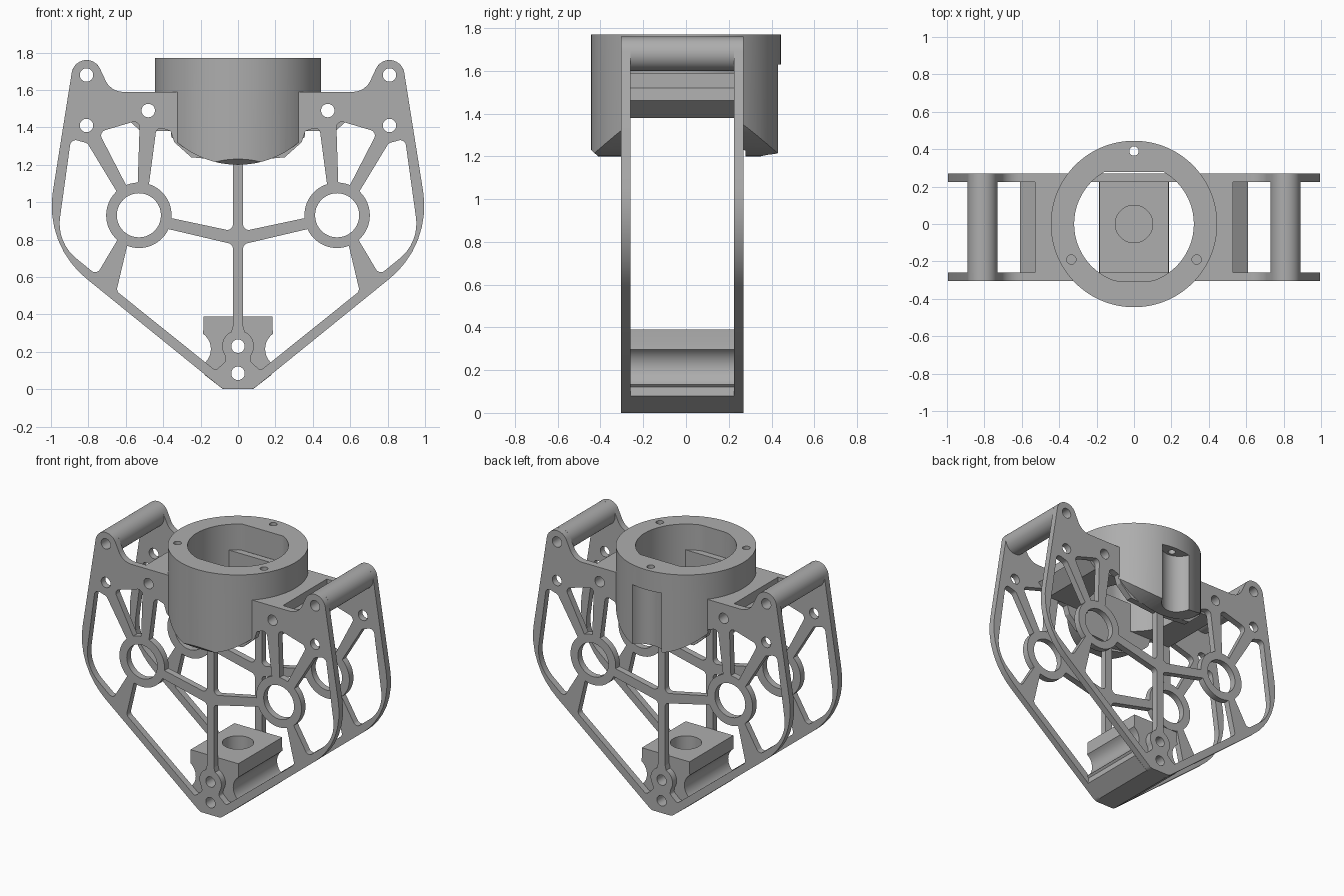
import bpy, bmesh, math
from mathutils import Vector

if "Cube" in bpy.data.objects:
    bpy.data.objects.remove(bpy.data.objects["Cube"])

grey = bpy.data.materials.new("machined grey")
grey.use_nodes = True
grey.diffuse_color = (0.42, 0.42, 0.42, 1)
grey.node_tree.nodes["Principled BSDF"].inputs["Base Color"].default_value = (0.42, 0.42, 0.42, 1)

FRONT, BACK = (-0.305, -0.26), (0.225, 0.27)
INSIDE = (-0.26, 0.225)
THROUGH = (-0.6, 0.6)


def arc(cx, cy, r, a0, a1, n=14):
    angles = [math.radians(a0 + (a1 - a0) * i / n) for i in range(n + 1)]
    return [(cx + r * math.cos(a), cy + r * math.sin(a)) for a in angles]


def circle(cx, cy, r, n=40):
    return arc(cx, cy, r, 0, 360, n)[:-1]


def mirror(points):
    return [(-p[0], *p[1:]) for p in reversed(points)]


def rounded(points, steps=8):
    """Fillet every (x, y, radius) corner of a closed outline."""
    out = []
    for i, p in enumerate(points):
        radius = p[2] if len(p) > 2 else 0
        here = Vector(p[:2])
        a = Vector(points[i - 1][:2]) - here
        b = Vector(points[(i + 1) % len(points)][:2]) - here
        if not radius:
            out.append(p[:2])
            continue
        half = a.angle(b) / 2
        reach = min(radius / math.tan(half), 0.49 * a.length, 0.49 * b.length)
        radius = reach * math.tan(half)
        a.normalize()
        b.normalize()
        centre = here + (a + b).normalized() * radius / math.sin(half)
        start, end = here + a * reach - centre, here + b * reach - centre
        for k in range(steps + 1):
            v = start.lerp(end, k / steps).normalized() * radius
            out.append(tuple(centre + v))
    return out


def prism(name, outlines, span, axis="y"):
    """Extrude closed outlines along one axis."""
    bm = bmesh.new()
    for outline in outlines:
        rings = []
        for t in span:
            rings.append([bm.verts.new((u, t, v) if axis == "y" else (u, v, t)) for u, v in outline])
        bm.faces.new(rings[0])
        bm.faces.new(rings[1][::-1])
        n = len(outline)
        for i in range(n):
            j = (i + 1) % n
            bm.faces.new((rings[0][j], rings[0][i], rings[1][i], rings[1][j]))
    bmesh.ops.recalc_face_normals(bm, faces=bm.faces)
    mesh = bpy.data.meshes.new(name)
    bm.to_mesh(mesh)
    bm.free()
    mesh.materials.append(grey)
    obj = bpy.data.objects.new(name, mesh)
    bpy.context.collection.objects.link(obj)
    return obj


def cut(obj, outlines, span, axis="y", operation="DIFFERENCE"):
    tool = prism("cutter", outlines, span, axis)
    tool.hide_render = True
    mod = obj.modifiers.new("cut", "BOOLEAN")
    mod.operation, mod.solver, mod.object = operation, "EXACT", tool
    bpy.context.view_layer.objects.active = obj
    bpy.ops.object.modifier_apply(modifier=mod.name)
    bpy.data.objects.remove(tool)


def both(outlines):
    return outlines + [mirror(o) for o in outlines]


# Side plate outline
half = [(0.08, 0, 0.05), (1.035, 0.773, 0.5)]
half += arc(0.81, 1.68, 0.08, 8, 155) + [(0.68, 1.59, 0.12), (0.5, 1.59)]
plate_outline = rounded(half + mirror(half))

# Pockets between the struts, one side
HUB = (0.53, 0.93, 0.175)
outer_pocket = rounded([(0.756, 0.611, 0.03), (0.97, 0.785, 0.45), (0.893, 1.34, 0.03),
                        (0.805, 1.315, 0.03)] + arc(*HUB, 47, -49))
top_pocket = rounded([(0.745, 1.375, 0.03), (0.525, 1.44, 0.03)] + arc(*HUB, 88, 67))
lower_pocket = rounded(arc(*HUB, -155, -69) + [(0.65, 0.525, 0.03), (0.12, 0.1, 0.02), (0.065, 0.15, 0.02)]
                       + arc(0, 0.23, 0.085, -35, 65)
                       + [(0.027, 0.34, 0.03), (0.027, 0.775, 0.03)])
upper_pocket = rounded([(0.027, 0.845, 0.03)] + arc(*HUB, 185, 108)
                       + [(0.435, 1.405, 0.03), (0.36, 1.38), (0.34, 1.32), (0.25, 1.24), (0.027, 1.22)])
pockets = both([outer_pocket, top_pocket, lower_pocket, upper_pocket, circle(0.53, 0.93, 0.118)])
PIN = 0.036
cross_holes = both([circle(0.48, 1.49, PIN)])
ear_holes = both([circle(0.81, 1.68, PIN)])
foot_holes = [circle(0, 0.23, PIN), circle(0, 0.085, PIN)]
other_holes = both([circle(0.81, 1.41, PIN)])

parts = []
for name, span in (("front_plate", FRONT), ("back_plate", BACK)):
    plate = prism(name, [plate_outline], span)
    cut(plate, pockets + cross_holes + ear_holes + foot_holes + other_holes, THROUGH)
    parts.append(plate)

# Hollow spacer rods joining the ears
for name, x in (("left_rod", 0.81), ("right_rod", -0.81)):
    rod = prism(name, [circle(x, 1.68, 0.08)], INSIDE)
    cut(rod, [circle(x, 1.68, PIN)], THROUGH)
    parts.append(rod)

# Bore with a flat at the front and back
bore = [(x, max(-0.305, min(0.278, y))) for x, y in circle(0, 0, 0.32, 72)]

# Crosspiece carrying the collar
half = [(0.52, 1.38), (0.61, 1.46), (0.53, 1.52), (0.53, 1.59)]
cross = prism("crosspiece", [half + mirror(half)], INSIDE)
cut(cross, [circle(0, 0, 0.32, 72)], (1, 2), "z")
cut(cross, cross_holes, THROUGH)
parts.append(cross)

# Collar: full ring above, front and back segments hanging below
collar = prism("collar", [circle(0, 0, 0.445, 96)], (1.1, 1.77), "z")
cut(collar, [bore], (1, 2), "z")
cut(collar, [[(-1, 1), (1, 1), (1, 1.585), (-1, 1.585)]], (-0.3, 0.265))
belly = arc(0, 1.7, 0.5, 210, 330, 32)
cut(collar, [belly + [(0.6, 1.5), (0.6, 1.9), (-0.6, 1.9), (-0.6, 1.5)]], THROUGH, operation="INTERSECT")
# Chamfer the hanging lower rims
for side in (-1, 1):
    wedge_mesh = [(side * 0.5, 1.28), (side * 0.5, 1.1), (side * 0.40, 1.19)]
    tool = prism("cutter", [wedge_mesh], THROUGH)
    tool.hide_render = True
    tool.rotation_euler.z = math.pi / 2
    mod = collar.modifiers.new("chamfer", "BOOLEAN")
    mod.solver, mod.object = "EXACT", tool
    bpy.context.view_layer.update()
    bpy.context.view_layer.objects.active = collar
    bpy.ops.object.modifier_apply(modifier=mod.name)
    bpy.data.objects.remove(tool)
# Screw holes and the relief below the back one
cut(collar, [circle(0, 0.47, 0.12)], (1, 1.63), "z")
cut(collar, [circle(0, 0.39, 0.025), circle(0.335, -0.19, 0.025), circle(-0.335, -0.19, 0.025)], (1, 2), "z")
parts.append(collar)

# Foot block with waisted sides and a blind socket
half = [(0.08, 0), (0.18, 0.078), (0.175, 0.12)] + arc(0.245, 0.215, 0.1, 235, 125, 12) + [(0.185, 0.32), (0.185, 0.39)]
block = prism("foot_block", [rounded(half + mirror(half))], INSIDE)
cut(block, foot_holes, THROUGH)
cut(block, [circle(0, 0, 0.1)], (0.28, 0.5), "z")
parts.append(block)

# Smooth curved walls, keep hard edges
bpy.ops.object.select_all(action="DESELECT")
for obj in parts:
    obj.select_set(True)
bpy.context.view_layer.objects.active = parts[0]
bpy.ops.object.shade_smooth_by_angle(angle=math.radians(25))
